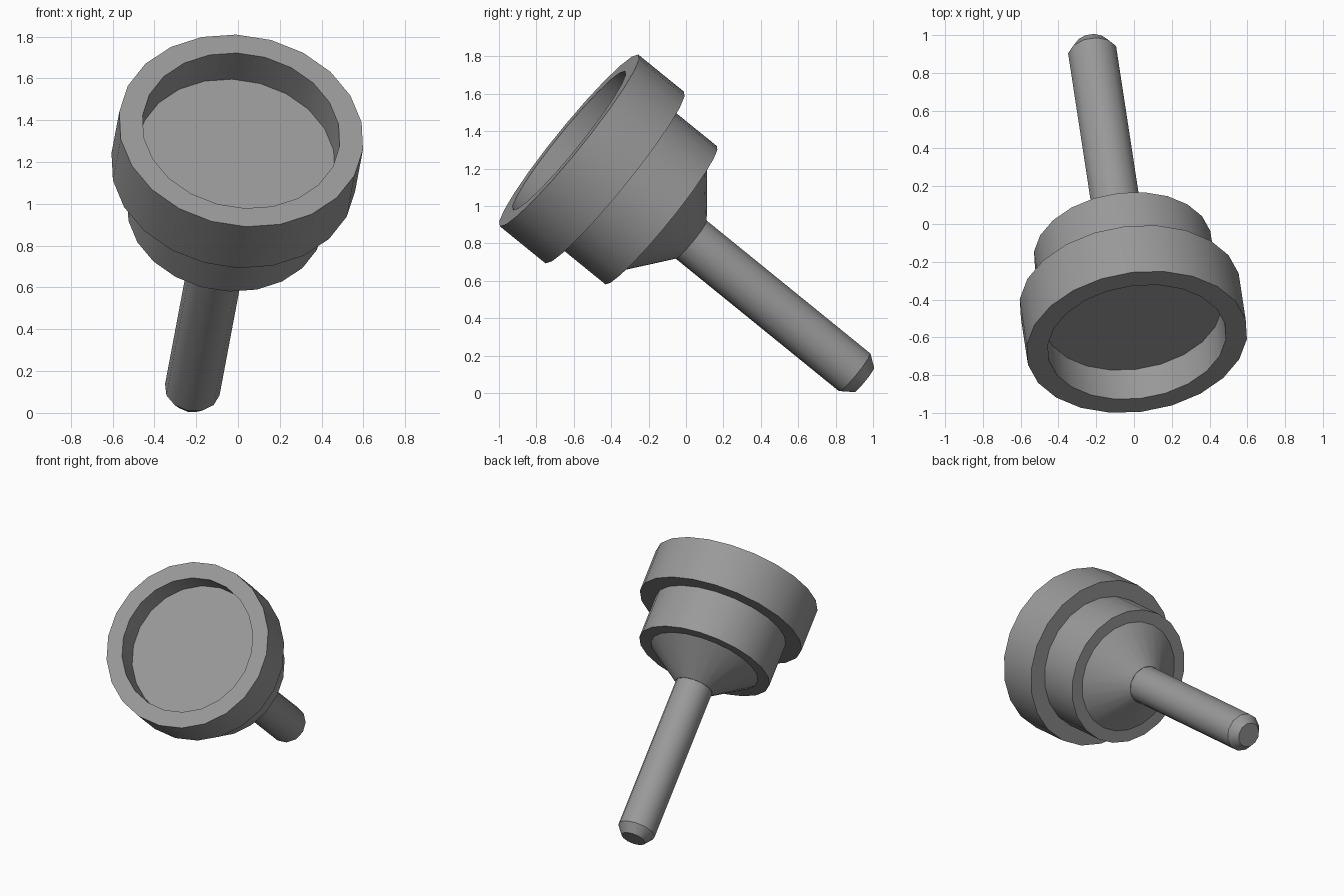
import bpy, bmesh, math
from mathutils import Vector, Matrix

cube = bpy.data.objects.get("Cube")
if cube:
    bpy.data.objects.remove(cube, do_unlink=True)

# One plain grey for the whole part
grey = bpy.data.materials.new("mid_grey")
grey.use_nodes = True
colour = (0.32, 0.32, 0.32, 1.0)
grey.diffuse_color = colour
grey.node_tree.nodes["Principled BSDF"].inputs["Base Color"].default_value = colour

# Tilted axis: local z points out of the cup, local y leans upward
axis = Vector((0.118, -0.771, 0.626)).normalized()
up = (Vector((0, 0, 1)) - axis * axis.z).normalized()
side = up.cross(axis)
place = Matrix((side, up, axis)).transposed().to_4x4()
place.translation = Vector((0.015, -0.625, 1.35))


def turned(name, profile, sides, phase):
    """Turn (depth behind the rim, radius) pairs around the axis, capping both ends."""
    bm = bmesh.new()
    rings = []
    for depth, radius in profile:
        ring = []
        for i in range(sides):
            a = phase + 2 * math.pi * i / sides
            ring.append(bm.verts.new((radius * math.cos(a), radius * math.sin(a), -depth)))
        rings.append(ring)
    for r0, r1 in zip(rings, rings[1:]):
        for i in range(sides):
            j = (i + 1) % sides
            bm.faces.new((r0[i], r1[i], r1[j], r0[j]))
    bm.faces.new(rings[0])
    bm.faces.new(rings[-1][::-1])
    bmesh.ops.recalc_face_normals(bm, faces=bm.faces)
    mesh = bpy.data.meshes.new(name)
    bm.to_mesh(mesh)
    bm.free()
    mesh.materials.append(grey)
    obj = bpy.data.objects.new(name, mesh)
    bpy.context.collection.objects.link(obj)
    obj.matrix_world = place
    bpy.ops.object.select_all(action='DESELECT')
    obj.select_set(True)
    bpy.context.view_layer.objects.active = obj
    bpy.ops.object.shade_smooth_by_angle(angle=math.radians(32))
    return obj


# Recessed cup, wide rim, stepped body and tapered neck
turned("stepped_head",
       [(0.20, 0.477), (0.0, 0.477), (0.0, 0.59), (0.316, 0.59),
        (0.316, 0.475), (0.638, 0.475), (0.638, 0.39), (0.845, 0.133)],
       22, math.radians(95 + 180 / 22))

# Pin with a chamfered tip, rooted inside the neck
turned("pin", [(0.80, 0.133), (1.98, 0.133), (2.045, 0.086)],
       12, math.radians(15))
